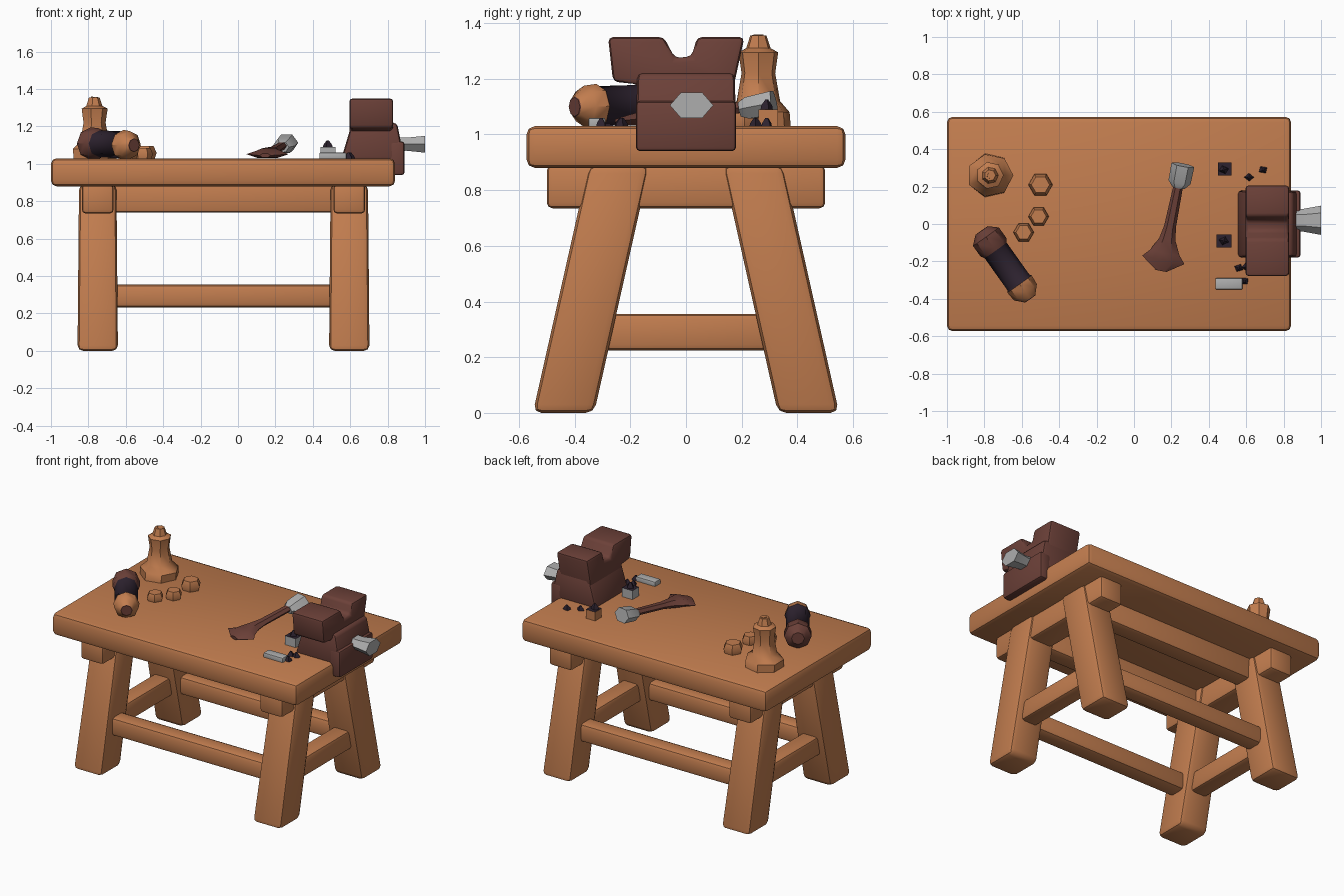
import bpy, bmesh, math
from mathutils import Vector

if "Cube" in bpy.data.objects:
    bpy.data.objects.remove(bpy.data.objects["Cube"])


def material(name, rgb):
    m = bpy.data.materials.new(name)
    m.diffuse_color = (*rgb, 1)
    m.use_nodes = True
    m.node_tree.nodes["Principled BSDF"].inputs["Base Color"].default_value = m.diffuse_color
    return m


WOOD = material("warm wood", (0.54, 0.205, 0.078))
BROWN = material("dark brown", (0.15, 0.052, 0.040))
DARK = material("near black", (0.026, 0.016, 0.028))
STEEL = material("grey steel", (0.42, 0.42, 0.42))


def finish(name, bm, mats, bevel=0, segs=2, angle=40):
    bmesh.ops.recalc_face_normals(bm, faces=bm.faces)
    me = bpy.data.meshes.new(name)
    bm.to_mesh(me)
    bm.free()
    ob = bpy.data.objects.new(name, me)
    bpy.context.collection.objects.link(ob)
    for m in mats:
        me.materials.append(m)
    bpy.ops.object.select_all(action='DESELECT')
    bpy.context.view_layer.objects.active = ob
    ob.select_set(True)
    if bevel:
        b = ob.modifiers.new("bevel", 'BEVEL')
        b.width, b.segments = bevel, segs
        bpy.ops.object.modifier_apply(modifier="bevel")
    bpy.ops.object.shade_smooth_by_angle(angle=math.radians(angle))
    return ob


def skin(bm, rings, seg_mats=None):
    """Join rings of points into a closed tube; one material index per segment."""
    vs = [[bm.verts.new(p) for p in r] for r in rings]
    n = len(vs[0])
    sm = seg_mats or [0] * (len(vs) - 1)
    for k in range(len(vs) - 1):
        for i in range(n):
            j = (i + 1) % n
            bm.faces.new((vs[k][i], vs[k][j], vs[k + 1][j], vs[k + 1][i])).material_index = sm[k]
    bm.faces.new(vs[0]).material_index = sm[0]
    bm.faces.new(vs[-1]).material_index = sm[-1]


def block(name, lo, hi, mats, bevel=0.02, top=None, top_mat=0):
    """Box between two corners; top=(x0,x1,y0,y1) gives a different upper rectangle."""
    t = top or (lo[0], hi[0], lo[1], hi[1])
    rect = lambda x0, x1, y0, y1, z: [(x0, y0, z), (x1, y0, z), (x1, y1, z), (x0, y1, z)]
    bm = bmesh.new()
    skin(bm, [rect(lo[0], hi[0], lo[1], hi[1], lo[2]), rect(*t, hi[2])])
    bm.normal_update()
    for f in bm.faces:
        if all(abs(v.co.z - hi[2]) < 1e-5 for v in f.verts):
            f.material_index = top_mat
    return finish(name, bm, mats, bevel)


def turned(name, origin, axis, rings, mats, sides=8, seg_mats=None, angle=40, turn=0.0):
    """Rings (distance, half width, half height) swept along an axis."""
    d = Vector(axis).normalized()
    side = d.cross(Vector((0, 0, 1)))
    side = side.normalized() if side.length > 1e-4 else Vector((1, 0, 0))
    up = side.cross(d)
    pts = []
    for t, a, b in rings:
        c = Vector(origin) + d * t
        ring = [turn + 2 * math.pi * i / sides for i in range(sides)]
        pts.append([c + side * a * math.cos(w) + up * b * math.sin(w) for w in ring])
    bm = bmesh.new()
    skin(bm, pts, seg_mats)
    return finish(name, bm, mats, angle=angle)


# Table top
block("table_top", (-1, -0.573, 0.88), (0.84, 0.573, 1.03), [WOOD], 0.03)

# Splayed legs
for sx, cx in (("left", -0.75), ("right", 0.595)):
    for sy, s in (("front", -1), ("back", 1)):
        y0, y1 = sorted((s * 0.33, s * 0.55))
        block(f"{sy}_{sx}_leg", (cx - 0.108, y0, 0), (cx + 0.108, y1, 0.89), [WOOD], 0.03,
              (cx - 0.1, cx + 0.1, y0 - s * 0.2, y1 - s * 0.2))
    # Cross beam under the top and low end stretcher
    block(sx + "_cross_beam", (cx - 0.085, -0.5, 0.735), (cx + 0.085, 0.5, 0.89), [WOOD], 0.02)
    block(sx + "_end_stretcher", (cx - 0.06, -0.36, 0.225), (cx + 0.06, 0.36, 0.355), [WOOD], 0.02)

# Long aprons and low stretchers
for sy, s in (("front", -1), ("back", 1)):
    block(sy + "_apron", (-0.72, s * 0.25 - 0.06, 0.74), (0.56, s * 0.25 + 0.06, 0.89), [WOOD], 0.015)
    block(sy + "_stretcher", (-0.72, s * 0.365 - 0.06, 0.232), (0.56, s * 0.365 + 0.06, 0.355), [WOOD], 0.025)

# Vise: base, hook over the table edge, forked jaws, screw
block("vise_body", (0.55, -0.18, 1.02), (0.89, 0.18, 1.22), [BROWN], 0.02, (0.61, 0.85, -0.175, 0.175))
block("vise_hook", (0.81, -0.18, 0.94), (0.89, 0.18, 1.12), [BROWN], 0.015)
profile = [(-0.17, 1.12), (0.17, 1.12), (0.175, 1.19), (0.21, 1.35), (0.04, 1.35), (0.02, 1.28),
           (-0.04, 1.275), (-0.08, 1.35), (-0.28, 1.35), (-0.262, 1.19), (-0.17, 1.18)]
bm = bmesh.new()
skin(bm, [[(x, y, z) for y, z in profile] for x in (0.595, 0.83)])
finish("vise_jaws", bm, [BROWN], 0.018)
turned("vise_screw", (0.84, 0.02, 1.105), (1, 0, 0),
       [(0, 0.06, 0.045), (0.06, 0.06, 0.04), (0.16, 0.078, 0.052)], [STEEL], 6)

# Hand tool lying on the table
turned("tool_handle", (0.145, -0.25, 1.045), (0.105, 0.52, 0.06),
       [(0, 0.03, 0.012), (0.06, 0.115, 0.022), (0.10, 0.08, 0.03), (0.17, 0.045, 0.028),
        (0.24, 0.032, 0.022), (0.46, 0.026, 0.022)], [BROWN], 6)
turned("tool_head", (0.238, 0.195, 1.09), (0.1, 0.52, 0.1),
       [(0, 0.035, 0.03), (0.03, 0.06, 0.045), (0.125, 0.062, 0.05)], [STEEL], 6)

# Candle with melted base
turned("candle", (-0.77, 0.26, 1.02), (0, 0, 1),
       [(0, 0.12, 0.12), (0.06, 0.125, 0.115), (0.1, 0.08, 0.08), (0.2, 0.062, 0.062),
        (0.275, 0.073, 0.073), (0.29, 0.045, 0.045), (0.335, 0.03, 0.03)], [WOOD], 7)
turned("candle_wick", (-0.77, 0.26, 1.30), (0.1, 0, 1), [(0, 0.03, 0.03), (0.058, 0.022, 0.022)], [WOOD], 5)

# Small wooden pots beside the candle
for i, (x, y, r, h) in enumerate([(-0.5, 0.21, 0.065, 0.065), (-0.51, 0.04, 0.055, 0.055), (-0.59, -0.045, 0.055, 0.05)]):
    turned(f"small_pot_{i + 1}", (x, y, 1.02), (0, 0, 1),
           [(0, r * 0.8, r * 0.8), (h * 0.6, r, r), (h + 0.01, r * 0.75, r * 0.75)], [WOOD], 6)

# Bottle lying on its side: brown back, dark middle, wooden front with a brown plug
turned("lying_bottle", (-0.815, -0.035, 1.11), (0.245, -0.345, -0.01),
       [(0, 0.04, 0.04), (0.04, 0.085, 0.085), (0.11, 0.085, 0.085), (0.13, 0.072, 0.072),
        (0.34, 0.072, 0.072), (0.35, 0.08, 0.08), (0.405, 0.075, 0.075), (0.445, 0.037, 0.037),
        (0.449, 0.035, 0.035)],
       [BROWN, DARK, WOOD], 8, [0, 0, 0, 1, 1, 2, 2, 0])

# Little dark-topped containers, steel bar and scattered dark scraps
block("steel_box", (0.44, -0.125, 1.02), (0.52, -0.055, 1.09), [STEEL, DARK], 0, top_mat=1)
block("wood_box", (0.45, 0.26, 1.02), (0.52, 0.33, 1.09), [WOOD, DARK], 0, top_mat=1)
block("steel_bar", (0.435, -0.35, 1.02), (0.58, -0.29, 1.06), [STEEL], 0.006)
scraps = [(0.615, 0.25), (0.69, 0.29), (0.56, -0.235), (0.6, -0.23), (0.59, -0.305), (0.48, -0.09), (0.48, 0.29)]
for i, (x, y) in enumerate(scraps):
    z = 1.02 if i < 5 else 1.085
    turned(f"dark_scrap_{i + 1}", (x, y, z), (0, 0, 1),
           [(0, 0.03, 0.024), (0.02, 0.022, 0.02), (0.04, 0.006, 0.006)], [DARK], 4, angle=20, turn=i)
